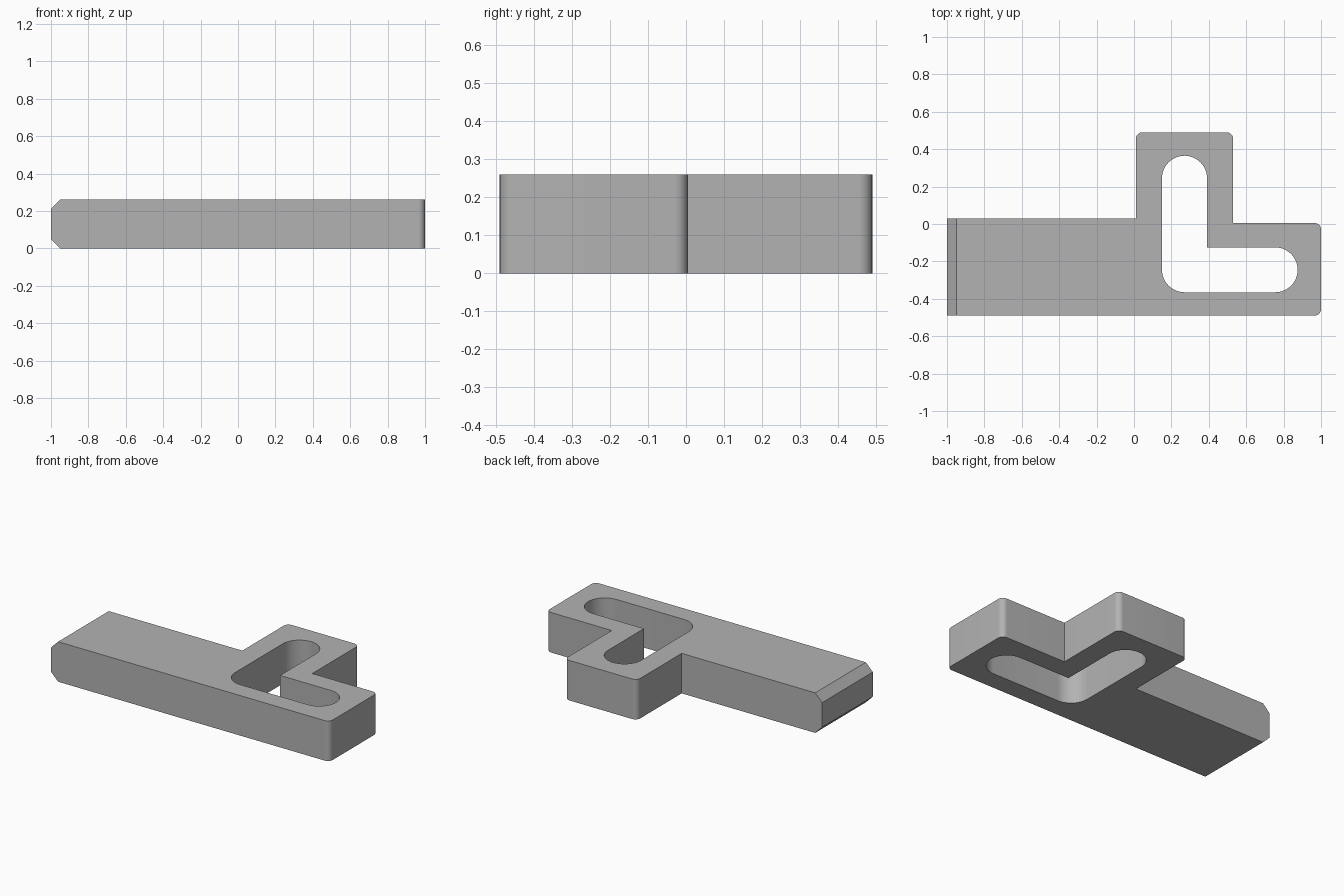
import bpy
import bmesh
from math import radians, tan, pi
from mathutils import Vector

HEIGHT = 0.26
CHAMFER = 0.05

cube = bpy.data.objects.get("Cube")
if cube:
    bpy.data.objects.remove(cube, do_unlink=True)

grey = bpy.data.materials.new("plain grey")
grey.use_nodes = True
colour = (0.45, 0.45, 0.45, 1)
grey.diffuse_color = colour
grey.node_tree.nodes["Principled BSDF"].inputs["Base Color"].default_value = colour


def rounded_outline(corners, steps=12):
    """Turn (x, y, radius) corners into points, with an arc at each rounded corner."""
    points = []
    for i, (x, y, radius) in enumerate(corners):
        corner = Vector((x, y))
        if not radius:
            points.append(corner)
            continue
        before = (Vector(corners[i - 1][:2]) - corner).normalized()
        after = (Vector(corners[(i + 1) % len(corners)][:2]) - corner).normalized()
        centre = corner + (before + after) * radius
        for k in range(steps + 1):
            angle = pi / 2 * k / steps
            side = Vector((-after * radius)).lerp(-before * radius, 0)
            # sweep from the incoming tangent point to the outgoing one
            arm = -after * radius * bpy_cos(angle) - before * radius * bpy_sin(angle)
            points.append(centre + arm)
    return points


def bpy_cos(angle):
    return Vector((1, 0)).dot(unit(angle))


def bpy_sin(angle):
    return Vector((0, 1)).dot(unit(angle))


def unit(angle):
    half = tan(angle / 2)
    return Vector((1 - half * half, 2 * half)) / (1 + half * half)


def prism(name, corners, bottom, top, chamfer=0):
    """Extrude an outline upward, optionally chamfering the edges at its far -x end."""
    bm = bmesh.new()
    base = bm.faces.new([bm.verts.new((p.x, p.y, bottom)) for p in rounded_outline(corners)])
    lifted = bmesh.ops.extrude_face_region(bm, geom=[base])["geom"]
    bmesh.ops.translate(bm, vec=(0, 0, top - bottom),
                        verts=[g for g in lifted if isinstance(g, bmesh.types.BMVert)])
    if chamfer:
        end = [e for e in bm.edges
               if all(v.co.x < -0.99 for v in e.verts)
               and abs(e.verts[0].co.z - e.verts[1].co.z) < 0.01]
        bmesh.ops.bevel(bm, geom=end, offset=chamfer, segments=1, affect='EDGES')
    bmesh.ops.remove_doubles(bm, verts=bm.verts, dist=0.0001)
    bmesh.ops.recalc_face_normals(bm, faces=bm.faces)
    mesh = bpy.data.meshes.new(name)
    bm.to_mesh(mesh)
    bm.free()
    mesh.materials.append(grey)
    obj = bpy.data.objects.new(name, mesh)
    bpy.context.collection.objects.link(obj)
    return obj


# Long bar with a short upright tab, rounded on its outer corners
R = 0.035
body = prism("slotted_bar", [
    (-1, -0.49, 0), (1, -0.49, R), (1, 0.005, R), (0.53, 0.005, 0),
    (0.53, 0.49, R), (0.01, 0.49, R), (0.01, 0.03, 0), (-1, 0.03, 0),
], 0, HEIGHT, CHAMFER)

# L-shaped through slot with round ends and a sharp inner corner
S = 0.12
slot = prism("slot_cutter", [
    (0.15, -0.365, S), (0.875, -0.365, S), (0.875, -0.125, S),
    (0.39, -0.125, 0), (0.39, 0.365, S), (0.15, 0.365, S),
], -0.1, HEIGHT + 0.1)
slot.hide_render = True

cut = body.modifiers.new("slot", 'BOOLEAN')
cut.operation = 'DIFFERENCE'
cut.solver = 'EXACT'
cut.object = slot

# Bake the cut, drop the cutter and smooth the rounded corners
bpy.ops.object.select_all(action='DESELECT')
body.select_set(True)
bpy.context.view_layer.objects.active = body
bpy.ops.object.modifier_apply(modifier=cut.name)
bpy.data.objects.remove(slot, do_unlink=True)
bpy.ops.object.shade_smooth_by_angle(angle=radians(30))
